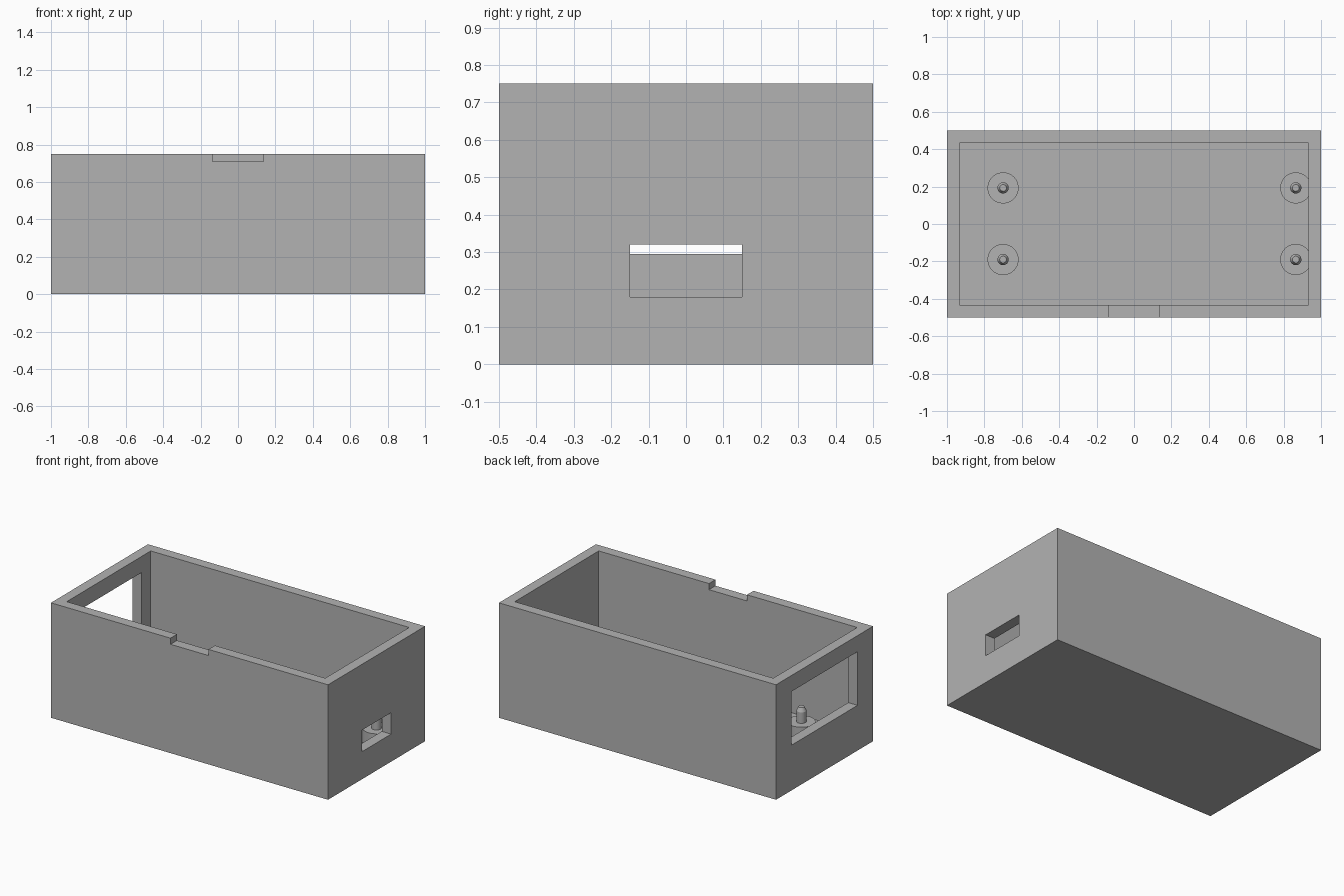
import bpy
import bmesh
import math

if "Cube" in bpy.data.objects:
    bpy.data.objects.remove(bpy.data.objects["Cube"], do_unlink=True)

# Overall sizes
WALL = 0.067
HEIGHT = 0.75
FLOOR = 0.067

grey = bpy.data.materials.new("plain grey")
grey.use_nodes = True
colour = (0.45, 0.45, 0.45, 1)
grey.diffuse_color = colour
grey.node_tree.nodes["Principled BSDF"].inputs["Base Color"].default_value = colour


def finish(name, bm):
    mesh = bpy.data.meshes.new(name)
    bmesh.ops.recalc_face_normals(bm, faces=bm.faces)
    bm.to_mesh(mesh)
    bm.free()
    mesh.materials.append(grey)
    obj = bpy.data.objects.new(name, mesh)
    bpy.context.collection.objects.link(obj)
    return obj


def box(name, low, high):
    bm = bmesh.new()
    bmesh.ops.create_cube(bm, size=1)
    for v in bm.verts:
        v.co = [(a + b) / 2 + c * (b - a) for a, b, c in zip(low, high, v.co)]
    return finish(name, bm)


def activate(obj):
    bpy.ops.object.select_all(action="DESELECT")
    obj.select_set(True)
    bpy.context.view_layer.objects.active = obj


def cut(obj, name, low, high):
    cutter = box(name, low, high)
    cutter.hide_render = True
    mod = obj.modifiers.new(name, "BOOLEAN")
    mod.operation = "DIFFERENCE"
    mod.solver = "EXACT"
    mod.object = cutter
    activate(obj)
    bpy.ops.object.modifier_apply(modifier=mod.name)
    bpy.data.objects.remove(cutter, do_unlink=True)


def lathe(name, profile, x, y, sides=48):
    bm = bmesh.new()
    verts = [bm.verts.new((r, 0, z)) for r, z in profile]
    edges = [bm.edges.new(pair) for pair in zip(verts, verts[1:])]
    bmesh.ops.spin(bm, geom=verts + edges, cent=(0, 0, 0), axis=(0, 0, 1),
                   angle=math.tau, steps=sides, use_duplicate=False)
    bmesh.ops.remove_doubles(bm, verts=bm.verts, dist=0.0001)
    obj = finish(name, bm)
    obj.location = (x, y, 0)
    activate(obj)
    bpy.ops.object.shade_smooth_by_angle(angle=math.radians(25))
    return obj


# Open-topped case with its cavity and openings
case = box("case", (-1, -0.5, 0), (1, 0.5, HEIGHT))
cut(case, "cavity", (-1 + WALL, -0.5 + WALL, FLOOR), (1 - WALL, 0.5 - WALL, 1))
cut(case, "small_port", (0.9, -0.15, 0.18), (1.1, 0.15, 0.32))
cut(case, "large_port", (-1.1, -0.34, 0.295), (-0.9, 0.34, 0.645))
cut(case, "rim_notch", (-0.137, -0.6, 0.71), (0.137, -0.4, 1))

# Four standoffs, each a wide pad with a chamfered locating pin
pad = [(0, FLOOR - 0.01), (0.083, FLOOR - 0.01), (0.083, 0.168), (0, 0.168)]
pin = [(0, 0.16), (0.03, 0.16), (0.03, 0.24), (0.018, 0.265), (0, 0.265)]
for end, x in (("right", -0.70), ("left", 0.865)):
    for side, y in (("front", -0.19), ("back", 0.193)):
        lathe(f"{side}_{end}_pad", pad, x, y)
        lathe(f"{side}_{end}_pin", pin, x, y)
